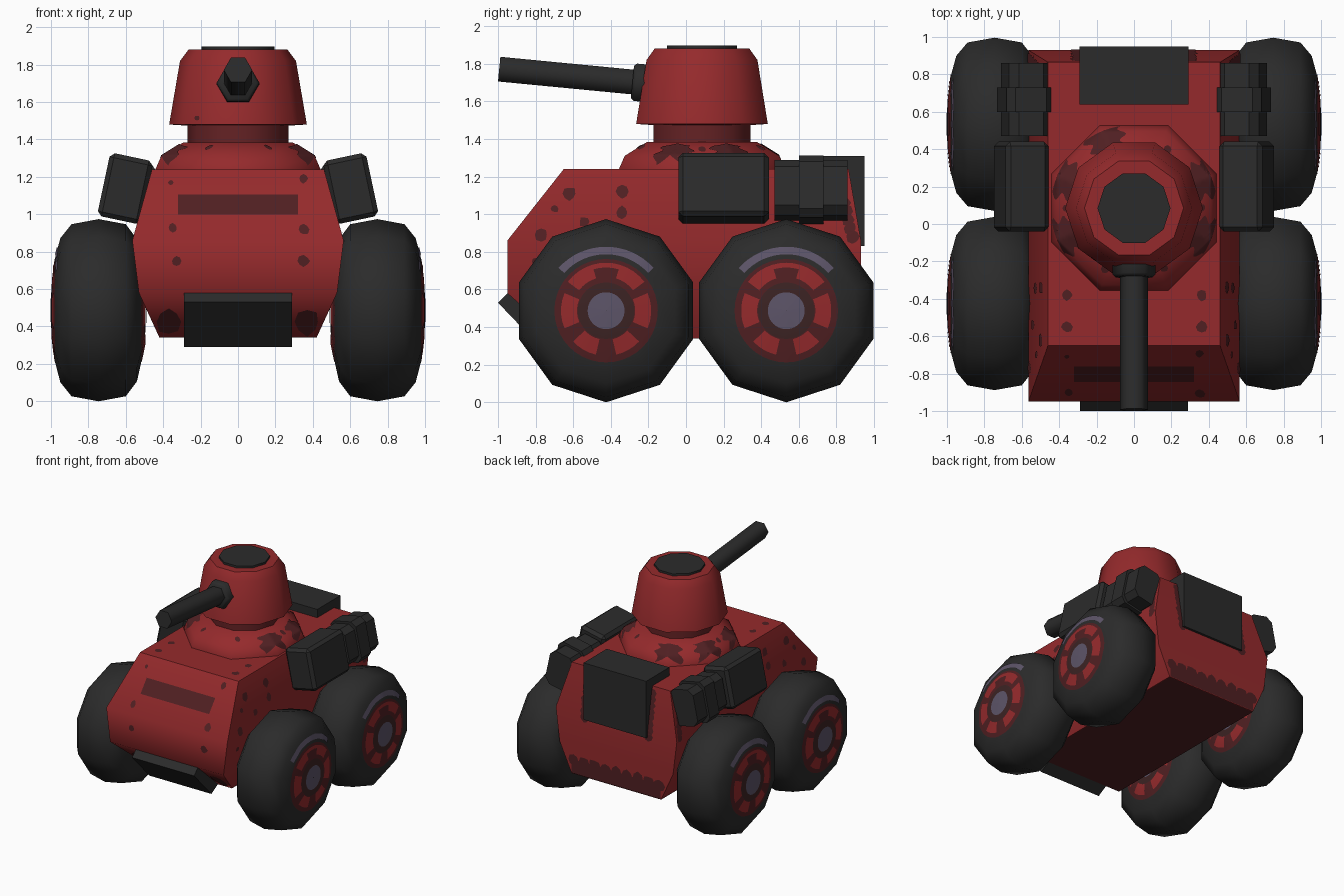
import bpy, bmesh, math, random
from math import cos, sin, radians
from mathutils import Vector, Matrix
from mathutils.bvhtree import BVHTree

cube = bpy.data.objects.get("Cube")
if cube:
    bpy.data.objects.remove(cube, do_unlink=True)
random.seed(4)


def material(name, rgb):
    m = bpy.data.materials.new(name)
    m.use_nodes = True
    m.diffuse_color = (*rgb, 1)
    m.node_tree.nodes["Principled BSDF"].inputs["Base Color"].default_value = (*rgb, 1)
    return m


RED = material("red_paint", (0.3, 0.023, 0.025))
DEEP = material("deep_red_paint", (0.13, 0.016, 0.018))
RUST = material("dark_worn_paint", (0.08, 0.014, 0.016))
SOOT = material("sooty_brown", (0.045, 0.017, 0.017))
BLACK = material("black_rubber", (0.024, 0.024, 0.024))
GREY = material("violet_grey_metal", (0.11, 0.09, 0.14))


def finish(name, bm, mat, angle=30, recalc=True):
    if recalc:
        bmesh.ops.recalc_face_normals(bm, faces=bm.faces)
    me = bpy.data.meshes.new(name)
    me.materials.append(mat)
    bm.to_mesh(me)
    bm.free()
    me.shade_smooth()
    me.set_sharp_from_angle(angle=radians(angle))
    ob = bpy.data.objects.new(name, me)
    bpy.context.collection.objects.link(ob)
    return ob


def loft(rings):
    """Closed solid through rings with equal point counts."""
    bm = bmesh.new()
    loops = [[bm.verts.new(p) for p in ring] for ring in rings]
    n = len(loops[0])
    for a, b in zip(loops, loops[1:]):
        for i in range(n):
            j = (i + 1) % n
            bm.faces.new((a[i], a[j], b[j], b[i]))
    bm.faces.new(loops[0])
    bm.faces.new(loops[-1])
    return bm


def lathe(name, profile, n, mat, matrix, phase=0, angle=40):
    """Spin (radius, height) pairs about local z."""
    rings = [[(r * cos(t), r * sin(t), h) for t in
              (radians(phase + 360 * i / n) for i in range(n))] for r, h in profile]
    bm = loft(rings)
    bmesh.ops.transform(bm, matrix=matrix, verts=bm.verts)
    return finish(name, bm, mat, angle)


def box(name, size, matrix, bevel=0.0, lengthwise=False):
    """Box with all edges, or only those along y, chamfered."""
    bm = bmesh.new()
    bmesh.ops.create_cube(bm, size=1, matrix=Matrix.Diagonal((*size, 1)))
    if bevel:
        edges = [e for e in bm.edges if not lengthwise
                 or abs(e.verts[0].co.y - e.verts[1].co.y) > 0.01]
        bmesh.ops.bevel(bm, geom=edges, offset=bevel, segments=1,
                        affect='EDGES', profile=0.5)
    bmesh.ops.transform(bm, matrix=matrix, verts=bm.verts)
    return finish(name, bm, BLACK, 20)


def sector(r0, r1, a0, a1, centre=(0, 0), step=9, rows=3, wave=0):
    """Grid patch covering part of a ring, with optionally ragged ends."""
    cols = max(1, round((a1 - a0) / step))
    pts = []
    for i in range(rows + 1):
        r = r0 + (r1 - r0) * i / rows
        for j in range(cols + 1):
            t = radians(a0 + (a1 - a0) * j / cols + wave * sin(i * 0.9 + a0))
            pts.append((centre[0] + r * cos(t), centre[1] + r * sin(t)))
    w = cols + 1
    faces = [(i * w + j, i * w + j + 1, i * w + w + j + 1, i * w + w + j)
             for i in range(rows) for j in range(cols)]
    return pts, faces


def spot(u, v, r):
    """Irregular paint chip."""
    pts = []
    for k in range(8):
        q = r * random.uniform(0.8, 1.15)
        pts.append((u + q * cos(k * math.pi / 4), v + q * sin(k * math.pi / 4)))
    return pts, [tuple(range(8))]


def strip(u, v0, v1):
    """Rectangle centred across, of half width u."""
    return [(-u, v0), (u, v0), (u, v1), (-u, v1)], [(0, 1, 2, 3)]


def drape(name, target, axis, side, patches, mat, lift=0.004):
    """Lay flat patches on a target part, seen along one axis."""
    me = target.data
    tree = BVHTree.FromPolygons([v.co for v in me.vertices],
                                [tuple(p.vertices) for p in me.polygons])
    look = Vector((0, 0, 0))
    look[axis] = side
    bm = bmesh.new()
    for pts, faces in patches:
        verts = []
        for u, v in pts:
            p = [u, v]
            p.insert(axis, side * 4)
            hit = tree.ray_cast(Vector(p), -look)[0]
            verts.append(bm.verts.new(hit + look * lift) if hit else None)
        for f in faces:
            corner = [verts[i] for i in f]
            if None not in corner:
                face = bm.faces.new(corner)
                face.normal_update()
                if face.normal.dot(look) < 0:
                    face.normal_flip()
    return finish(name, bm, mat, 30, recalc=False)


# Hull: levels of (height, half width, front, back)
levels = [(0.34, 0.42, -0.68, 0.93), (0.58, 0.53, -0.95, 0.93),
          (0.86, 0.565, -0.95, 0.93), (1.24, 0.46, -0.65, 0.865)]
hull = finish("hull", loft([[(-w, f, z), (w, f, z), (w, b, z), (-w, b, z)]
                            for z, w, f, b in levels]), RED, 50)

# Worn paint on the hull
front = [(-0.35, 0.93, 0.025), (0.35, 0.92, 0.03), (-0.33, 0.75, 0.025), (0.35, 0.75, 0.033),
         (-0.36, 1.17, 0.013), (0.35, 1.19, 0.025), (0.37, 0.425, 0.07), (-0.37, 0.425, 0.07)]
drape("front_slit", hull, 1, -1, [strip(0.32, 1.0, 1.105)], RUST)
drape("front_chips", hull, 1, -1, [spot(*s) for s in front], RUST)
drape("underside", hull, 2, -1, [strip(0.418, -0.678, 0.928)], RUST)
rear = [strip(0.418, 0.343, 0.46)] + [spot(x / 10, 0.455, 0.055) for x in range(-4, 5)]
rear += [spot(s * 0.3, 0.84 + 0.05 * k, 0.04) for s in (-1, 1) for k in range(8)]
drape("rear_wear", hull, 1, 1, rear, RUST)
drape("top_chips", hull, 2, 1, [spot(s * 0.36, y, 0.03) for s in (-1, 1)
                                for y in (-0.38, -0.55)], RUST)
flank = [(-0.62, 1.11, 0.035), (-0.7, 1.03, 0.022), (-0.77, 0.89, 0.033), (-0.34, 1.12, 0.035),
         (-0.34, 1.01, 0.033), (-0.54, 0.96, 0.028), (-0.8, 0.75, 0.02)]
flank += [(0.885 - 0.045 * k / 4, 0.88 + 0.045 * k, 0.034) for k in range(8)]

# Turret stack
TC = Matrix.Translation((0, 0.085, 0))
base = lathe("turret_base", [(0.478, 1.22), (0.478, 1.24), (0.445, 1.31), (0.315, 1.385)],
             8, RED, TC, 22.5, 46)
lathe("turret_neck", [(0.27, 1.36), (0.27, 1.5)], 10, DEEP, TC)
turret = lathe("turret", [(0.29, 1.475), (0.368, 1.48), (0.31, 1.82), (0.265, 1.88)],
               10, RED, TC)
lathe("hatch", [(0.195, 1.87), (0.195, 1.897)], 10, BLACK, TC)
drape("turret_chip", turret, 1, -1, [spot(-0.22, 1.515, 0.013)], RUST)
corners = [sector(0.34, 0.445, a - 13.5, a + 13.5, (0, 0.085), 1.5, 12, 3)
           for a in (22.5, 157.5, 202.5, 337.5, 112.5)]
drape("base_wear", base, 2, 1, corners, RUST, 0.006)
drape("base_chips", base, 2, 1, [spot(0.36 * cos(radians(a)), 0.085 + 0.36 * sin(radians(a)), 0.022)
                                 for a in (0, 60, 180, 245, 297)], RUST)

# Gun, tilted slightly upwards
aim = Matrix.Translation((0, -0.2, 1.695)) @ Matrix.Rotation(radians(84.5), 4, 'X')
lathe("gun_barrel", [(0.076, 0), (0.076, 0.797)], 6, BLACK, aim, 0, 70)
lathe("gun_collar", [(0.115, -0.03), (0.115, 0.07), (0.1, 0.085)], 6, BLACK, aim, 0, 70)

# Front skid plate and rear locker
skid = [(-1.0, 0.53), (-0.95, 0.58), (-0.68, 0.34), (-0.77, 0.29)]
finish("skid_plate", loft([[(x, y, z) for y, z in skid] for x in (-0.29, 0.29)]), BLACK)
box("rear_locker", (0.585, 0.31, 0.48), Matrix.Translation((0, 0.795, 1.07)))

# Wheel cross-section, radius against distance along the axle
tyre = [(0.01, -0.25), (0.2, -0.245), (0.38, -0.205), (0.46, -0.145), (0.487, 0),
        (0.46, 0.145), (0.385, 0.205), (0.27, 0.235), (0.13, 0.25), (0.01, 0.255)]

for s, label in ((1, "left"), (-1, "right")):
    drape(label + "_flank_chips", hull, 0, s, [spot(*c) for c in flank], RUST)

    # Side stowage leaning against the hull
    def lean(y, x, z):
        return Matrix.Translation((s * x, y, z)) @ Matrix.Rotation(radians(-12 * s), 4, 'Y')

    box(label + "_stowage_box", (0.235, 0.48, 0.345), lean(0.2, 0.603, 1.138), 0.024)
    box(label + "_bedroll", (0.225, 0.39, 0.3), lean(0.665, 0.58, 1.128), 0.045, True)
    box(label + "_bedroll_strap", (0.25, 0.13, 0.335), lean(0.665, 0.585, 1.13), 0.04, True)

    for y, end in ((-0.425, "front"), (0.533, "rear")):
        name = f"{label}_{end}_wheel"
        c = (y, 0.487)
        turn = Matrix.Translation((s * 0.745, *c)) @ Matrix.Rotation(radians(90 * s), 4, 'Y')
        wheel = lathe(name, tyre, 10, BLACK, turn, 0, 50)
        spokes = [sector(0.155, 0.24, a - h, a + h, c) for a, h in
                  ((0, 23), (180, 23), (240, 17), (300, 17))]
        spokes += [sector(0.18, 0.255, a - 18, a + 18, c) for a in (55, 125)]
        spokes.append(sector(0.23, 0.255, 73, 107, c))
        trim = [sector(0.001, 0.098, 0, 360, c), sector(0.3, 0.34, 42, 138, c, 6)]

        # Painted rim, the same on both faces of the wheel
        for d, face in ((s, "outer"), (-s, "inner")):
            tag = f"{name}_{face}_"
            drape(tag + "rim", wheel, 0, d, [sector(0.09, 0.15, 0, 360, c)], SOOT, 0.002)
            drape(tag + "rim_edge", wheel, 0, d, [sector(0.15, 0.275, 0, 360, c)], RUST, 0.002)
            drape(tag + "red_segments", wheel, 0, d, spokes, RED, 0.005)
            drape(tag + "hub_and_arc", wheel, 0, d, trim, GREY, 0.006)
